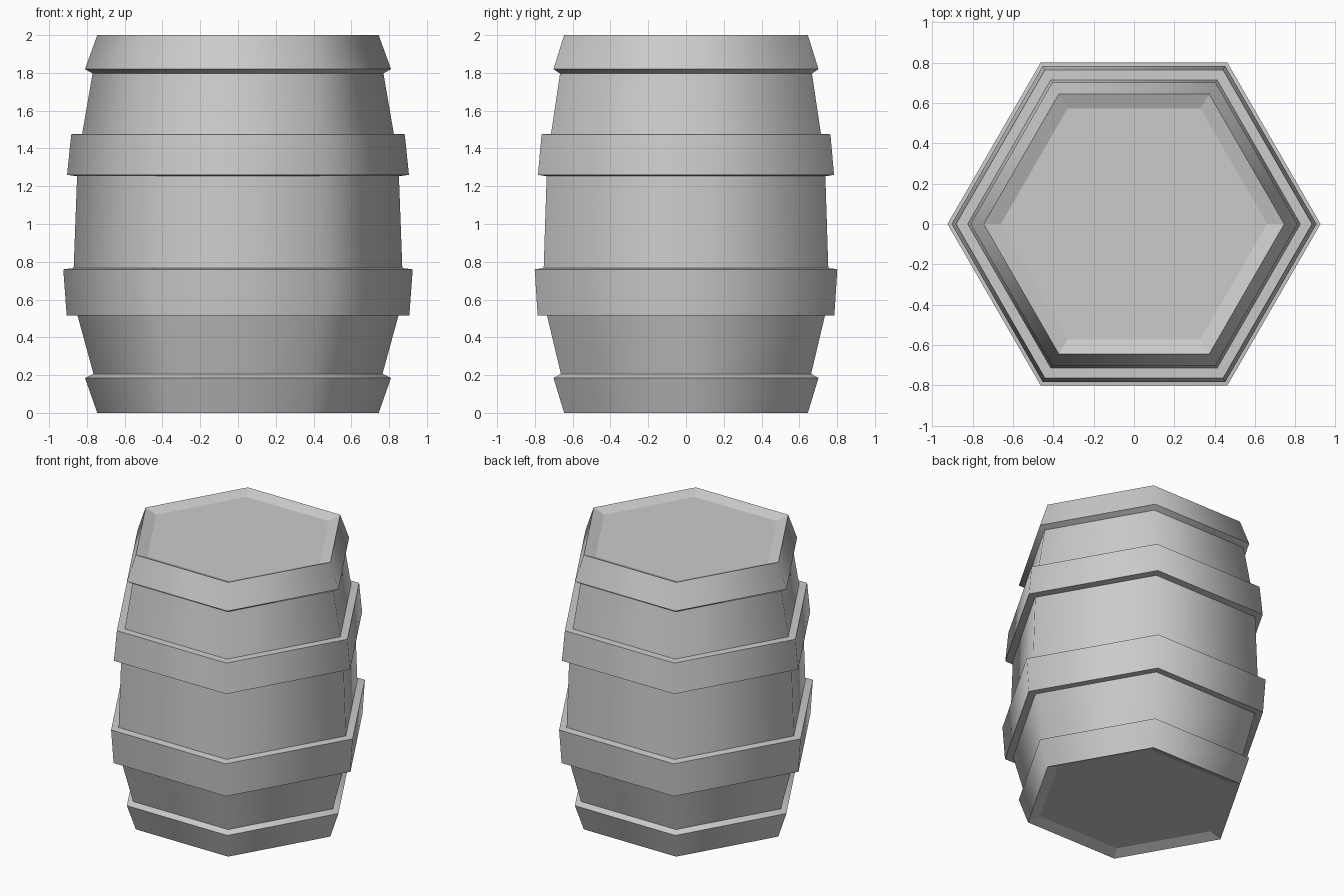
import bpy
from math import cos, sin, radians, tau

default = bpy.data.objects.get("Cube")
if default:
    bpy.data.objects.remove(default, do_unlink=True)

SIDES = 6

grey = bpy.data.materials.new("plain grey")
grey.use_nodes = True
colour = (0.6, 0.6, 0.6, 1)
grey.diffuse_color = colour
grey.node_tree.nodes["Principled BSDF"].inputs["Base Color"].default_value = colour


def ring_part(name, profile, cap=None, smooth=True):
    """Turn a bottom-to-top (radius, z) profile into a hexagonal strip."""
    verts = [(r * cos(tau * i / SIDES), r * sin(tau * i / SIDES), z)
             for r, z in profile for i in range(SIDES)]
    faces = []
    for k in range(len(profile) - 1):
        a, b = k * SIDES, (k + 1) * SIDES
        for i in range(SIDES):
            j = (i + 1) % SIDES
            faces.append((a + i, a + j, b + j, b + i))
    if cap == "bottom":
        faces.append(tuple(reversed(range(SIDES))))
    elif cap == "top":
        faces.append(tuple(range(len(verts) - SIDES, len(verts))))
    mesh = bpy.data.meshes.new(name)
    mesh.from_pydata(verts, [], faces)
    mesh.materials.append(grey)
    obj = bpy.data.objects.new(name, mesh)
    bpy.context.collection.objects.link(obj)
    if smooth:
        bpy.ops.object.select_all(action="DESELECT")
        obj.select_set(True)
        bpy.context.view_layer.objects.active = obj
        bpy.ops.object.shade_smooth_by_angle(angle=radians(62))
    return obj


# End rims, each with a sloping ledge against the staves
bottom_rim = [(0.745, 0), (0.81, 0.185), (0.765, 0.207)]
top_rim = [(0.77, 1.797), (0.81, 1.82), (0.745, 2.0)]

# Middle hoops
lower_hoop = [(0.85, 0.517), (0.907, 0.515), (0.925, 0.76), (0.87, 0.767)]
upper_hoop = [(0.852, 1.253), (0.905, 1.26), (0.883, 1.475), (0.825, 1.477)]

bands = [("bottom_rim", bottom_rim), ("lower_hoop", lower_hoop),
         ("upper_hoop", upper_hoop), ("top_rim", top_rim)]
for name, profile in bands:
    ring_part(name, profile)

# Bare stave sections bridging the gaps between bands
for name, below, above in (("lower_staves", bottom_rim, lower_hoop),
                           ("middle_staves", lower_hoop, upper_hoop),
                           ("upper_staves", upper_hoop, top_rim)):
    ring_part(name, [below[-1], above[0]])

# Shallow dished ends
ring_part("bottom_lid", [(0.66, 0.03), (0.745, 0)], cap="bottom", smooth=False)
ring_part("top_lid", [(0.745, 2.0), (0.66, 1.97)], cap="top", smooth=False)
